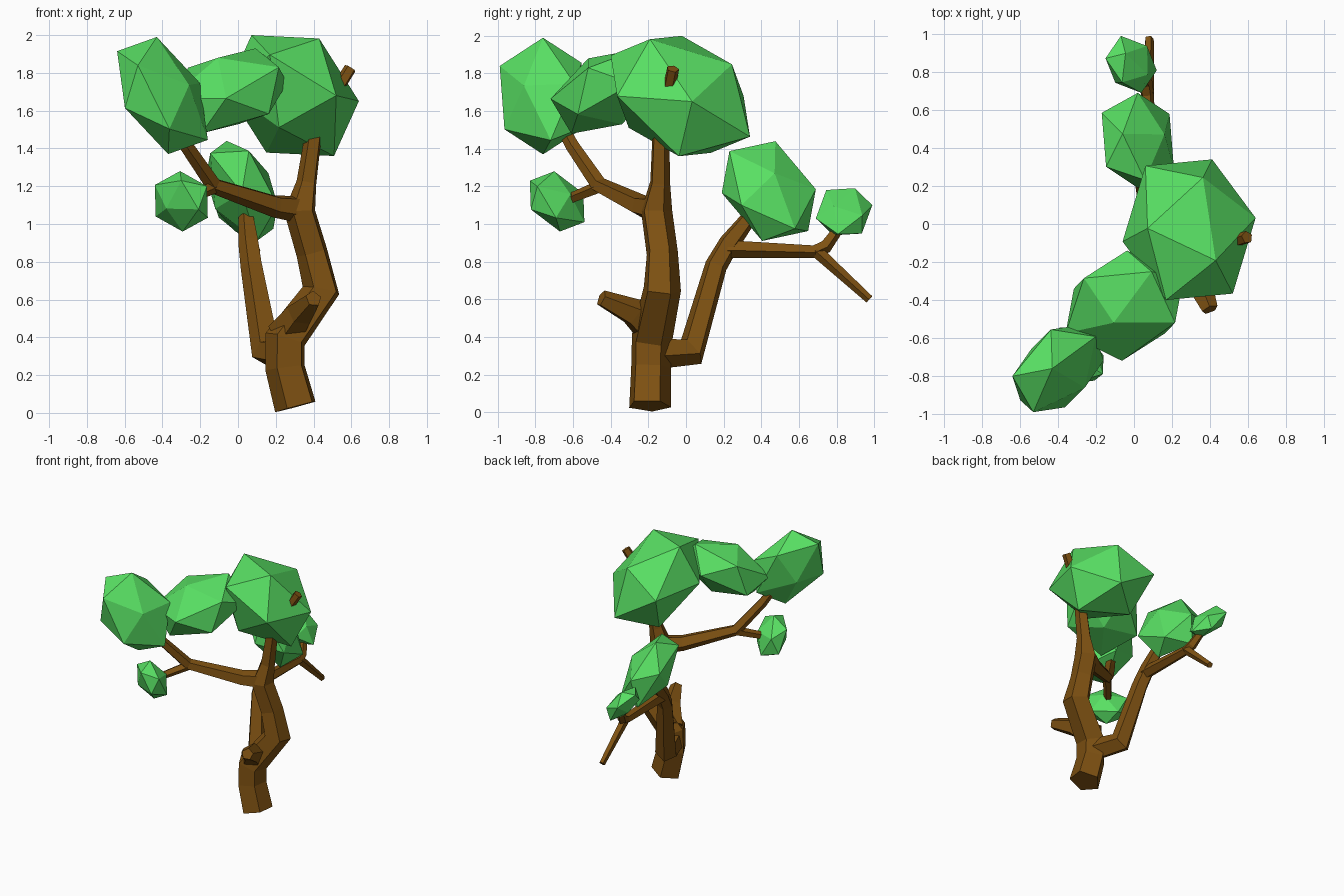
import bpy, bmesh, math
from mathutils import Vector


def material(name, rgb):
    m = bpy.data.materials.new(name)
    m.diffuse_color = (*rgb, 1)
    return m


BARK = material("bark brown", (0.21, 0.083, 0.006))
LEAF = material("leaf green", (0.098, 0.74, 0.125))


def finish(bm, name, mat):
    bmesh.ops.recalc_face_normals(bm, faces=bm.faces)
    me = bpy.data.meshes.new(name)
    bm.to_mesh(me)
    bm.free()
    me.materials.append(mat)
    ob = bpy.data.objects.new(name, me)
    bpy.context.collection.objects.link(ob)


def limb(name, path, sides=5, spin=0.3):
    """Faceted tapering tube through (x, y, z, radius) points."""
    bm = bmesh.new()
    pts = [Vector(p[:3]) for p in path]
    n = len(pts)
    rings, u = [], Vector((1, 0.2, 0.1))
    for i, p in enumerate(pts):
        a = (p - pts[i - 1]).normalized() if i else Vector()
        b = (pts[i + 1] - p).normalized() if i < n - 1 else Vector()
        t = (a + b).normalized()
        u = (u - t * u.dot(t)).normalized()
        v = t.cross(u)
        ring = []
        for k in range(sides):
            ang = spin + math.tau * k / sides
            ring.append(bm.verts.new(p + path[i][3] * (u * math.cos(ang) + v * math.sin(ang))))
        rings.append(ring)
    for r, s in zip(rings, rings[1:]):
        for k in range(sides):
            j = (k + 1) % sides
            bm.faces.new((r[k], r[j], s[j], s[k]))
    bm.faces.new(rings[0])
    bm.faces.new(rings[-1])
    finish(bm, name, BARK)


def clump(name, lo, hi, a, b, c):
    """Stretched icosahedron, given one face's corners from the centre, fitted to a box."""
    a, b, c = Vector(a), Vector(b), Vector(c)
    g = (math.sqrt(5) - 1) / 2
    half = [a, b, c, g * (a + b) - c, g * (b + c) - a, g * (a + c) - b]
    size = [max(abs(v[i]) for v in half) for i in range(3)]
    bm = bmesh.new()
    for v in half:
        for s in (1, -1):
            bm.verts.new([(lo[i] + hi[i]) / 2 + s * v[i] / size[i] * (hi[i] - lo[i]) / 2
                          for i in range(3)])
    bmesh.ops.convex_hull(bm, input=bm.verts)
    finish(bm, name, LEAF)


# Trunk, bending right then up into the main crown
limb("trunk", [(0.31, -0.195, 0.034, 0.118), (0.255, -0.19, 0.24, 0.112),
               (0.255, -0.185, 0.39, 0.115), (0.445, -0.13, 0.65, 0.105),
               (0.395, -0.13, 0.85, 0.088), (0.33, -0.16, 1.07, 0.088),
               (0.365, -0.14, 1.22, 0.056), (0.405, -0.135, 1.5, 0.047),
               (0.50, -0.10, 1.67, 0.035), (0.595, -0.07, 1.825, 0.034)])
# Broken stub on the front of the trunk
limb("front_stub", [(0.25, -0.16, 0.42, 0.10), (0.33, -0.28, 0.53, 0.078),
                    (0.40, -0.45, 0.605, 0.045)])
# Front limb with its twig
limb("front_limb", [(0.33, -0.15, 1.08, 0.075), (0.20, -0.24, 1.095, 0.062),
                    (-0.13, -0.46, 1.205, 0.045), (-0.27, -0.60, 1.41, 0.038),
                    (-0.33, -0.66, 1.52, 0.034)])
limb("front_twig", [(-0.12, -0.45, 1.20, 0.036), (-0.25, -0.60, 1.14, 0.03)])
# Back limb with its long side branch and twigs
limb("back_limb", [(0.24, -0.17, 0.315, 0.088), (0.155, 0.03, 0.325, 0.086),
                   (0.075, 0.16, 0.78, 0.062), (0.06, 0.23, 0.90, 0.058),
                   (0.045, 0.34, 1.04, 0.043)])
limb("back_side_branch", [(0.07, 0.22, 0.87, 0.05), (0.07, 0.68, 0.855, 0.036),
                          (0.06, 0.74, 0.88, 0.038), (0.02, 0.82, 0.99, 0.028)])
limb("back_twig", [(0.07, 0.69, 0.86, 0.036), (0.08, 0.975, 0.60, 0.024)])

# Leaf clumps
clump("crown_leaves", (-0.06, -0.40, 1.36), (0.64, 0.34, 2.0),
      (0.14, -0.13, 0.31), (0.35, 0.05, -0.03), (0.23, -0.27, 0.0))
clump("middle_leaves", (-0.36, -0.72, 1.48), (0.26, -0.14, 1.93),
      (0.15, 0.18, 0.225), (0.28, -0.09, 0.125), (-0.06, -0.09, 0.175))
clump("left_leaves", (-0.64, -0.99, 1.37), (-0.16, -0.53, 1.99),
      (-0.03, 0.0, 0.31), (-0.24, -0.04, 0.235), (-0.13, -0.225, 0.16))
clump("low_leaves", (-0.44, -0.83, 0.96), (-0.16, -0.54, 1.28),
      (-0.007, -0.015, 0.16), (0.0, -0.145, 0.11), (0.14, -0.105, 0.08))
clump("back_leaves", (-0.17, 0.19, 0.91), (0.21, 0.69, 1.44),
      (-0.08, 0.035, 0.265), (-0.19, 0.145, 0.075), (0.0, 0.25, 0.01))
clump("back_small_leaves", (-0.15, 0.69, 0.94), (0.12, 0.99, 1.19),
      (-0.055, 0.155, 0.035), (-0.03, 0.06, 0.125), (0.085, 0.10, -0.02))
